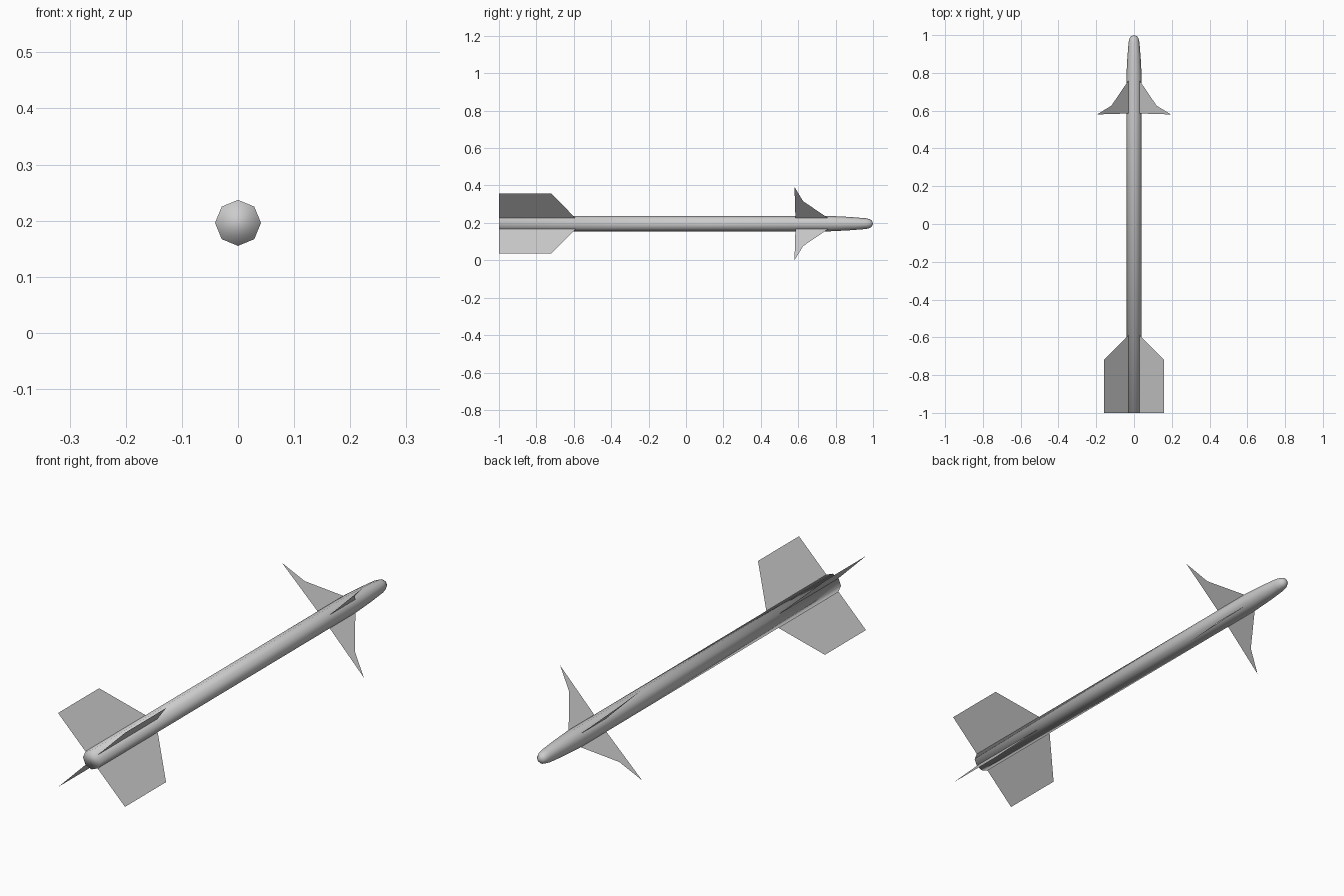
import bpy, bmesh
from math import sin, cos, pi, sqrt

if "Cube" in bpy.data.objects:
    bpy.data.objects.remove(bpy.data.objects["Cube"])

CZ = 0.196      # height of the body axis
SIDES = 8


def make_object(name, bm, smooth):
    mesh = bpy.data.meshes.new(name)
    bm.to_mesh(mesh)
    bm.free()
    for p in mesh.polygons:
        p.use_smooth = smooth
    obj = bpy.data.objects.new(name, mesh)
    bpy.context.collection.objects.link(obj)
    return obj


# Body tube: eight-sided rings lofted along y, flat tail, rounded nose
profile = [(-1.0, 0.041), (0.58, 0.041), (0.77, 0.041), (0.87, 0.036),
           (0.96, 0.029), (0.982, 0.024), (0.994, 0.016)]
bm = bmesh.new()
rings = []
for y, r in profile:
    rings.append([bm.verts.new((r * cos(2 * pi * i / SIDES), y,
                                CZ + r * sin(2 * pi * i / SIDES)))
                  for i in range(SIDES)])
for a, b in zip(rings, rings[1:]):
    for i in range(SIDES):
        j = (i + 1) % SIDES
        bm.faces.new((a[i], a[j], b[j], b[i]))
bm.faces.new(rings[0])
tip = bm.verts.new((0, 1.0, CZ))
for i in range(SIDES):
    bm.faces.new((rings[-1][i], rings[-1][(i + 1) % SIDES], tip))
bmesh.ops.recalc_face_normals(bm, faces=bm.faces)
make_object("body_tube", bm, True)


# Thin fins in an X arrangement; outline is (sideways offset, y)
def fin_set(name, outline):
    for k in range(4):
        ang = pi / 4 + k * pi / 2
        bm = bmesh.new()
        bm.faces.new([bm.verts.new((x * sqrt(2) * cos(ang), y,
                                    CZ + x * sqrt(2) * sin(ang)))
                      for x, y in outline])
        make_object(f"{name}_{k + 1}", bm, False)


fin_set("front_fin", [(0.029, 0.76), (0.12, 0.626), (0.196, 0.58), (0.029, 0.585)])
fin_set("tail_fin", [(0.029, -0.59), (0.16, -0.72), (0.16, -1.0), (0.029, -1.0)])
